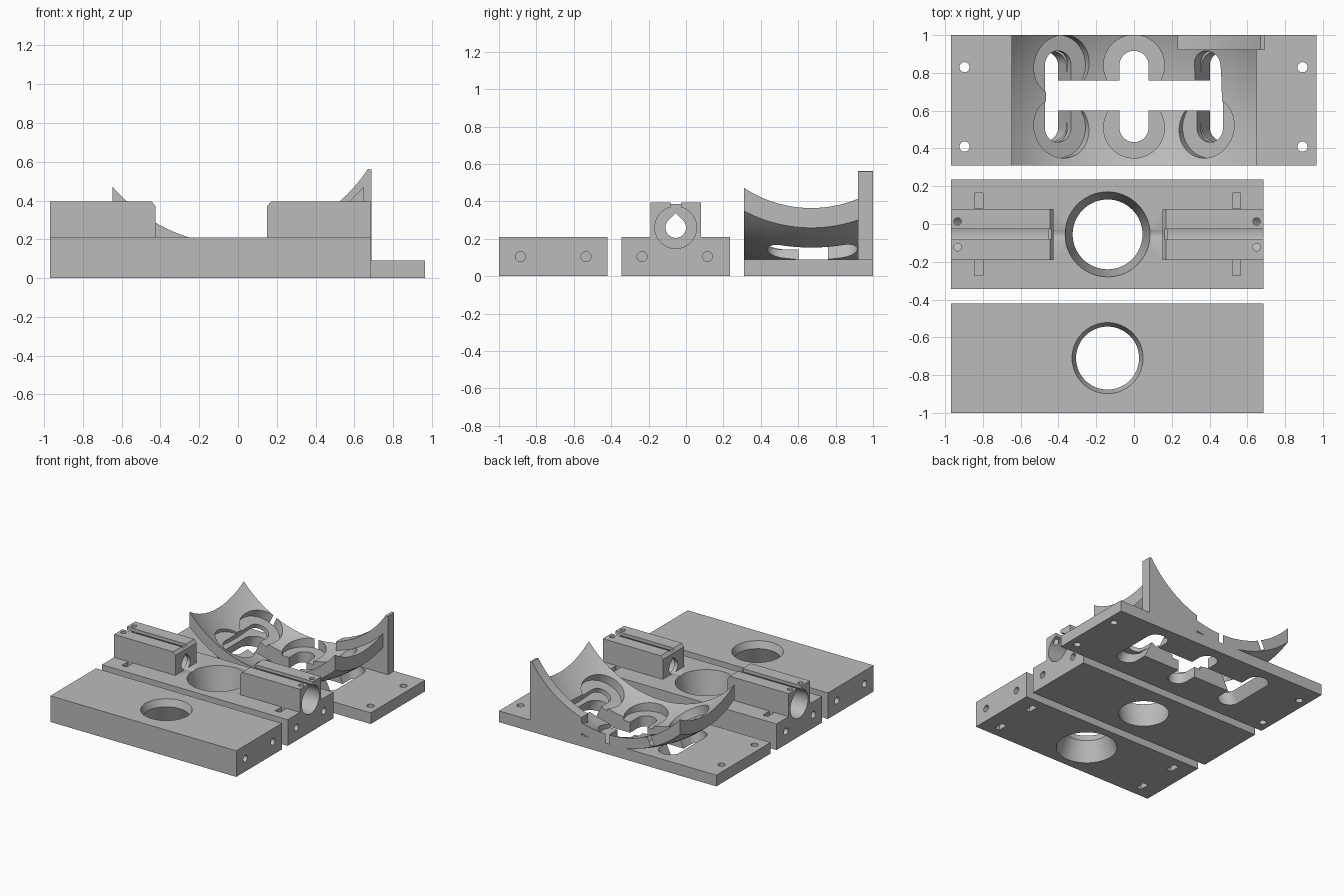
import bpy, bmesh, math
from mathutils import Matrix, Vector

if "Cube" in bpy.data.objects:
    bpy.data.objects.remove(bpy.data.objects["Cube"])

grey = bpy.data.materials.new("light grey")
grey.use_nodes = True
grey.diffuse_color = (0.5, 0.5, 0.5, 1)
grey.node_tree.nodes["Principled BSDF"].inputs["Base Color"].default_value = (0.5, 0.5, 0.5, 1)


def make(name, bm):
    bmesh.ops.recalc_face_normals(bm, faces=bm.faces)
    mesh = bpy.data.meshes.new(name)
    bm.to_mesh(mesh)
    bm.free()
    mesh.materials.append(grey)
    ob = bpy.data.objects.new(name, mesh)
    bpy.context.collection.objects.link(ob)
    return ob


def box(name, x0, x1, y0, y1, z0, z1):
    bm = bmesh.new()
    bmesh.ops.create_cube(bm, size=1)
    for v in bm.verts:
        v.co = Vector(((x0 + x1) / 2 + v.co.x * (x1 - x0), (y0 + y1) / 2 + v.co.y * (y1 - y0),
                       (z0 + z1) / 2 + v.co.z * (z1 - z0)))
    return make(name, bm)


def prism(name, profile, axis):
    """Extrude a closed loop of 3D points along a vector."""
    bm = bmesh.new()
    face = bm.faces.new([bm.verts.new(p) for p in profile])
    ext = bmesh.ops.extrude_face_region(bm, geom=[face])
    bmesh.ops.translate(bm, verts=[g for g in ext["geom"] if isinstance(g, bmesh.types.BMVert)], vec=axis)
    return make(name, bm)


def cone(name, x, y, z0, z1, r0, r1, seg=64):
    bm = bmesh.new()
    bmesh.ops.create_cone(bm, cap_ends=True, segments=seg, radius1=r0, radius2=r1, depth=z1 - z0,
                          matrix=Matrix.Translation((x, y, (z0 + z1) / 2)))
    return make(name, bm)


def rod(name, x0, x1, y, z, r, seg=48):
    pts = [(x0, y + r * math.cos(t * math.tau / seg), z + r * math.sin(t * math.tau / seg)) for t in range(seg)]
    return prism(name, pts, (x1 - x0, 0, 0))


def sphere(name, r, centre):
    bm = bmesh.new()
    bmesh.ops.create_uvsphere(bm, u_segments=144, v_segments=72, radius=r,
                              matrix=Matrix.Translation(centre))
    return make(name, bm)


def boolean(target, tool, op="DIFFERENCE"):
    mod = target.modifiers.new("bool", "BOOLEAN")
    mod.operation, mod.object, mod.solver = op, tool, "EXACT"
    bpy.context.view_layer.objects.active = target
    bpy.ops.object.modifier_apply(modifier=mod.name)
    bpy.data.objects.remove(tool)


def smooth(ob):
    bpy.ops.object.select_all(action="DESELECT")
    ob.select_set(True)
    bpy.context.view_layer.objects.active = ob
    bpy.ops.object.shade_smooth_by_angle(angle=math.radians(30))


X0, X1, T = -0.97, 0.685, 0.21      # shared clamp plate ends and thickness


def end_screws(plate, ys):
    for y in ys:
        boolean(plate, rod("cut", X0 - 0.05, X0 + 0.25, y, 0.105, 0.027, 24))
        boolean(plate, rod("cut", X1 - 0.25, X1 + 0.05, y, 0.105, 0.027, 24))


# Front plate with a flared hole and nut slots underneath
front = box("front_plate", X0, X1, -1, -0.42, 0, T)
boolean(front, cone("cut", -0.14, -0.71, -0.01, 0.16, 0.229, 0.165))
boolean(front, cone("cut", -0.14, -0.71, 0.15, 0.22, 0.165, 0.192))
end_screws(front, (-0.885, -0.535))
for x in (-0.822, 0.543):
    for y in (-0.885, -0.535):
        boolean(front, box("cut", x - 0.022, x + 0.022, y - 0.043, y + 0.043, -0.05, 0.14))
smooth(front)

# Middle plate carrying two bearing blocks
C, RZ = -0.055, 0.26                # bore centre
middle = box("bearing_plate", X0, X1, -0.345, 0.235, 0, T)
for outer, inner in ((X0, -0.425), (X1, 0.15)):
    s = 1 if inner > outer else -1
    outline = [(outer, 0.1), (inner, 0.1), (inner, 0.37), (inner - s * 0.02, 0.395), (outer, 0.395)]
    boolean(middle, prism("block", [(x, -0.19, z) for x, z in outline], (0, 0.27, 0)), "UNION")
boolean(middle, cone("cut", -0.14, C, -0.01, T + 0.01, 0.183, 0.227))
for outer, inner in ((X0, -0.425), (X1, 0.15)):
    s = 1 if inner > outer else -1
    boolean(middle, rod("cut", outer - s * 0.05, inner - s * 0.03, C, RZ, 0.112))
    a, b = sorted((outer - s * 0.05, inner - s * 0.03))
    boolean(middle, box("cut", a, b, C - 0.028, C + 0.028, 0.3, 0.45))
    a, b = sorted((outer - s * 0.05, inner + s * 0.03))
    boolean(middle, box("cut", a, b, C - 0.028, C + 0.028, 0.385, 0.45))
    x = outer + s * 0.036
    for y in (C - 0.068, C + 0.068):
        boolean(middle, cone("cut", x, y, 0.3, 0.45, 0.02, 0.02, 20))
# Teardrop rod passage along the whole plate
drop = [(X0 - 0.05, C + 0.055 * math.cos(a), RZ + 0.055 * math.sin(a))
        for a in (math.radians(135 + 270 * i / 30) for i in range(31))]
drop.append((X0 - 0.05, C, RZ + 0.078))
boolean(middle, prism("cut", drop, (X1 - X0 + 0.1, 0, 0)))
end_screws(middle, (-0.235, 0.115))
for x in (-0.822, 0.543):
    for y0, y1 in ((-0.272, -0.191), (0.081, 0.165)):
        boolean(middle, box("cut", x - 0.022, x + 0.022, y0, y1, 0.07, 0.25))
smooth(middle)

# Cradle: flat base joined to a slice of a spherical shell
ORIGIN = Vector((0, 0.67, 1.02))
cradle = box("cradle", X0, 0.965, 0.31, 1, 0, 0.09)
shell = box("shell", -0.648, 0.648, 0.31, 1, 0.03, 0.6)
boolean(shell, sphere("outer", 1.0, ORIGIN), "INTERSECT")
boolean(shell, sphere("inner", 0.922, ORIGIN))
boolean(cradle, shell, "UNION")

# Rear gusset with a concave top edge
arc = [(x, 0.92, 1.0 - math.sqrt(0.64 - x * x)) for x in (0.23 + 0.44 * i / 24 for i in range(25))]
arc += [(0.69, 0.92, 0.56), (0.69, 0.92, 0.04), (0.23, 0.92, 0.04)]
boolean(cradle, prism("gusset", arc, (0, 0.08, 0)), "UNION")


def tilt(ob, angle):
    pivot = Matrix.Translation(ORIGIN)
    ob.data.transform(pivot @ Matrix.Rotation(angle, 4, "Y") @ pivot.inverted())
    return ob


# Countersunk adjustment slots aimed at the sphere centre
for side in (-1, 0, 1):
    angle = -side * math.radians(25.5)
    for y in (0.51, 0.84):
        if side < 1 or y < 0.6:
            boolean(cradle, tilt(cone("cut", 0, y, 0.085, 0.5, 0.161, 0.161), angle))
    capsule = [(0.077 * math.cos(a), (0.84 if a < math.pi else 0.51) + 0.077 * math.sin(a), -0.2)
               for a in ((i + 0.5) * math.tau / 40 for i in range(40))]
    boolean(cradle, tilt(prism("cut", capsule, (0, 0, 0.7)), angle))
boolean(cradle, box("cut", -0.42, 0.41, 0.602, 0.76, -0.1, 0.7))
for x in (-0.897, 0.892):
    for y in (0.41, 0.83):
        boolean(cradle, cone("cut", x, y, -0.05, 0.15, 0.027, 0.027, 24))
smooth(cradle)
